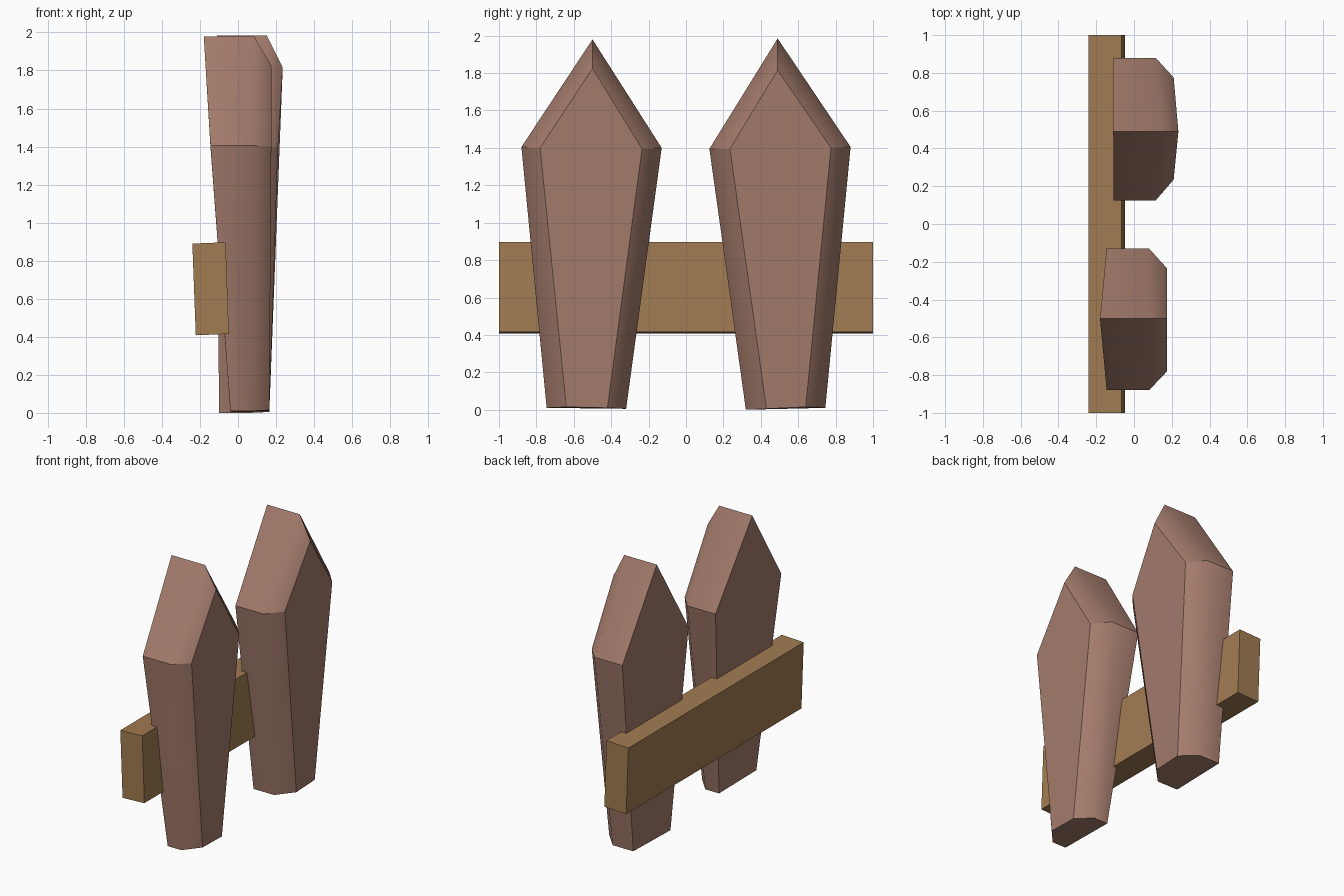
import bpy, bmesh

if "Cube" in bpy.data.objects:
    bpy.data.objects.remove(bpy.data.objects["Cube"])


def material(name, color):
    m = bpy.data.materials.new(name)
    m.diffuse_color = (*color, 1)
    m.use_nodes = True
    m.node_tree.nodes["Principled BSDF"].inputs["Base Color"].default_value = m.diffuse_color
    return m


def make_object(name, bm, mat):
    bmesh.ops.recalc_face_normals(bm, faces=bm.faces[:])
    mesh = bpy.data.meshes.new(name)
    bm.to_mesh(mesh)
    bm.free()
    mesh.materials.append(mat)
    ob = bpy.data.objects.new(name, mesh)
    bpy.context.collection.objects.link(ob)


def picket(name, outer, inner, back_x, rim_x, front_x, mat):
    """Pointed board: back outline, rim outline and a smaller front outline.
    Outlines hold five (y, z) points; x depends on level: bottom, shoulder, tip."""
    level = (0, 0, 1, 2, 1)
    bm = bmesh.new()
    rings = []
    for pts, xs in ((outer, back_x), (outer, rim_x), (inner, front_x)):
        rings.append([bm.verts.new((xs[l], y, z)) for (y, z), l in zip(pts, level)])
    bm.faces.new(rings[0])
    bm.faces.new(rings[2])
    for a, b in zip(rings, rings[1:]):
        for i in range(5):
            j = (i + 1) % 5
            bm.faces.new((a[i], a[j], b[j], b[i])).smooth = True
    # only the edge between side and bevel is soft
    rim = set(rings[1])
    for e in bm.edges:
        e.smooth = e.verts[0] in rim and e.verts[1] in rim
    make_object(name, bm, mat)


picket_wood = material("picket_wood", (0.37, 0.2, 0.15))
rail_wood = material("rail_wood", (0.36, 0.2, 0.085))

# Two pickets, leaning slightly differently
picket("picket_near",
       [(-0.745, 0.01), (-0.32, 0.005), (-0.13, 1.40), (-0.50, 1.98), (-0.88, 1.405)],
       [(-0.64, 0.015), (-0.42, 0.01), (-0.235, 1.395), (-0.50, 1.825), (-0.78, 1.40)],
       (-0.04, -0.145, -0.18), (0.07, 0.08, 0.085), (0.165, 0.175, 0.175), picket_wood)
picket("picket_far",
       [(0.32, 0.0), (0.745, 0.01), (0.88, 1.405), (0.49, 1.985), (0.125, 1.395)],
       [(0.43, 0.005), (0.64, 0.015), (0.775, 1.40), (0.49, 1.815), (0.235, 1.395)],
       (-0.10, -0.108, -0.11), (0.065, 0.115, 0.15), (0.165, 0.21, 0.235), picket_wood)

# Cross rail: slightly tilted profile extruded along y
bm = bmesh.new()
profile = [(-0.24, 0.89), (-0.065, 0.897), (-0.048, 0.415), (-0.222, 0.408)]
end = bm.faces.new([bm.verts.new((x, -1, z)) for x, z in profile])
ext = bmesh.ops.extrude_face_region(bm, geom=[end], use_keep_orig=True)
bmesh.ops.translate(bm, vec=(0, 2, 0),
                    verts=[v for v in ext["geom"] if isinstance(v, bmesh.types.BMVert)])
make_object("cross_rail", bm, rail_wood)
